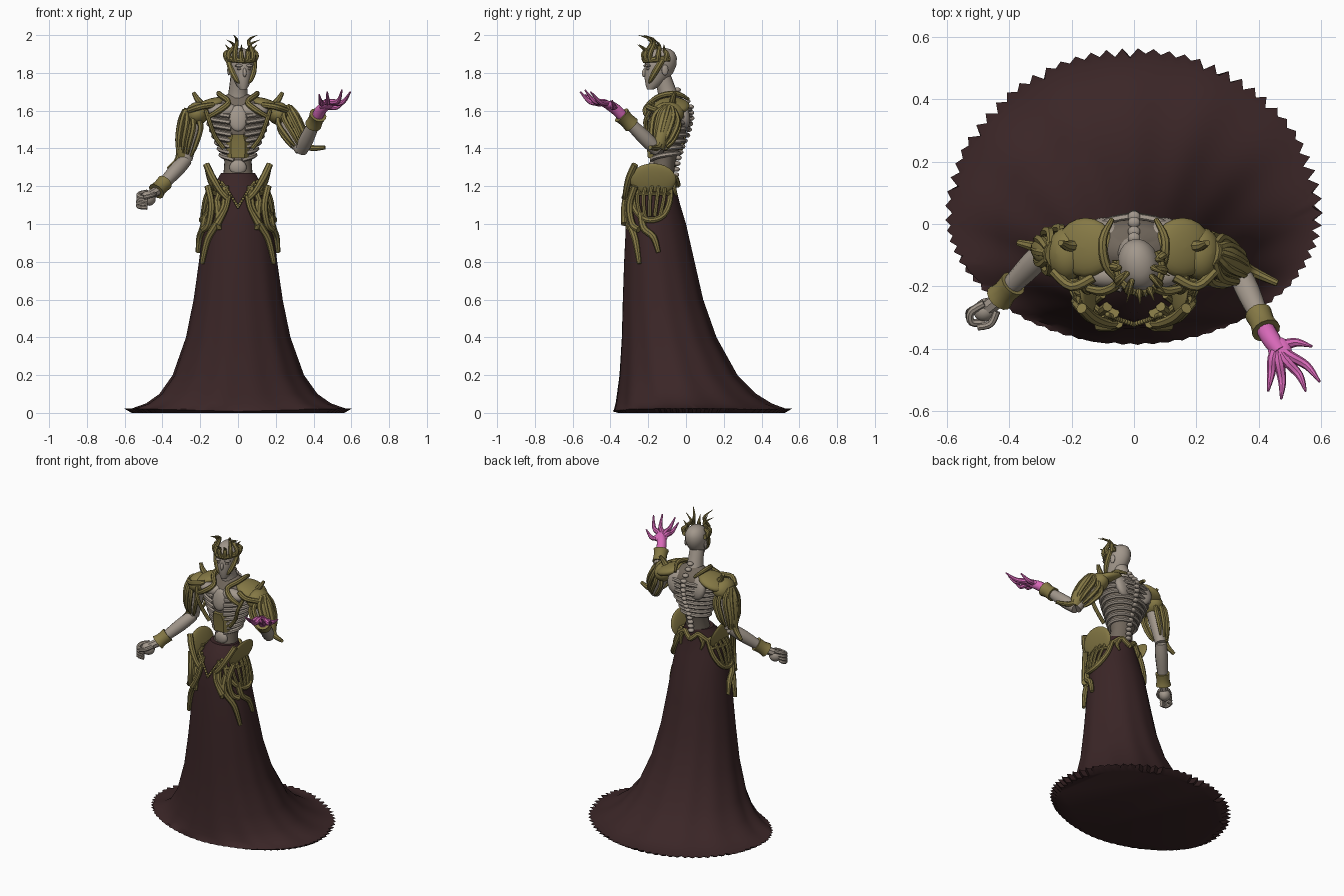
import bpy, bmesh, math, random
from mathutils import Vector as V, Matrix, Euler

if "Cube" in bpy.data.objects:
    bpy.data.objects.remove(bpy.data.objects["Cube"])
random.seed(4)
pi, sin, cos = math.pi, math.sin, math.cos


def material(name, rgb):
    m = bpy.data.materials.new(name)
    m.diffuse_color = (*rgb, 1)
    m.use_nodes = True
    m.node_tree.nodes["Principled BSDF"].inputs["Base Color"].default_value = m.diffuse_color
    return m


BONE = material("pale bone", (0.36, 0.31, 0.26))
DIM = material("dim bone", (0.17, 0.14, 0.11))
GOLD = material("old gold", (0.235, 0.19, 0.06))
CLOTH = material("dark wine cloth", (0.043, 0.019, 0.02))
PINK = material("glowing pink", (0.68, 0.14, 0.48))


# ---- shape helpers: each returns (vertices, faces) ----
def loft(rings):
    n = len(rings[0])
    faces = [(i * n + k, i * n + (k + 1) % n, (i + 1) * n + (k + 1) % n, (i + 1) * n + k)
             for i in range(len(rings) - 1) for k in range(n)]
    faces += [tuple(range(n))[::-1], tuple(range((len(rings) - 1) * n, len(rings) * n))]
    return [V(p) for r in rings for p in r], faces


def spline(pts, steps):
    p = [pts[0]] + list(pts) + [pts[-1]]
    out = []
    for i in range(1, len(p) - 2):
        a, b, c, d = p[i - 1:i + 3]
        for s in range(steps):
            t = s / steps
            out.append((b * 2 + (c - a) * t + (a * 2 - b * 5 + c * 4 - d) * t * t
                        + (b * 3 - a - c * 3 + d) * t ** 3) / 2)
    return out + [pts[-1]]


def tube(pts, radii, sides=8, steps=4):
    """Round tube through points; radii is one number or a list per point."""
    if not isinstance(radii, (list, tuple)):
        radii = [radii] * len(pts)
    path = spline([V(p) for p in pts], steps)
    rs = [v.x for v in spline([V((r, 0, 0)) for r in radii], steps)]
    rings, side = [], None
    for i, p in enumerate(path):
        t = (path[min(i + 1, len(path) - 1)] - path[max(i - 1, 0)]).normalized()
        side = side or t.orthogonal()
        side = (side - t * side.dot(t)).normalized()
        up = t.cross(side)
        rings.append([p + (side * cos(a) + up * sin(a)) * max(rs[i], 0.001)
                      for a in (2 * pi * k / sides for k in range(sides))])
    return loft(rings)


def ball(c, r, rot=(0, 0, 0)):
    m = Matrix.Translation(c) @ Euler(rot).to_matrix().to_4x4() @ Matrix.Diagonal((*r, 1))
    rings = [[m @ V((sin(t) * cos(a), sin(t) * sin(a), -cos(t))) for a in
              (2 * pi * k / 20 for k in range(20))] for t in (0.02 + 3.1 * i / 12 for i in range(13))]
    return loft(rings)


def part(name, mat, shapes, mirror=False, turn=None, angle=40):
    verts, faces = [], []
    for flip in ((1, -1) if mirror else (1,)):
        for vs, fs in shapes:
            o = len(verts)
            verts += [V((v.x * flip, v.y, v.z)) for v in vs]
            faces += [tuple(o + i for i in f) for f in fs]
    me = bpy.data.meshes.new(name)
    me.from_pydata([turn @ v if turn else v for v in verts], [], faces)
    bm = bmesh.new()
    bm.from_mesh(me)
    bmesh.ops.recalc_face_normals(bm, faces=bm.faces)
    bm.to_mesh(me)
    bm.free()
    me.materials.append(mat)
    ob = bpy.data.objects.new(name, me)
    bpy.context.collection.objects.link(ob)
    bpy.ops.object.select_all(action='DESELECT')
    ob.select_set(True)
    bpy.context.view_layer.objects.active = ob
    bpy.ops.object.shade_smooth_by_angle(angle=math.radians(angle))


def lookup(table, z):
    """Interpolate a profile table of rows whose first entry is z, rising."""
    z = min(max(z, table[0][0]), table[-1][0])
    for a, b in zip(table, table[1:]):
        if z <= b[0]:
            t = (z - a[0]) / (b[0] - a[0])
            return [p + (q - p) * t for p, q in zip(a[1:], b[1:])]


# ---- skirt: z, half width, front y, back y ----
SKIRT = [(.02, .57, -.38, .53), (.05, .485, -.372, .45), (.1, .415, -.365, .37), (.2, .345, -.352, .27),
         (.4, .275, -.34, .16), (.6, .235, -.335, .09), (.8, .207, -.328, .045), (1.0, .182, -.318, 0),
         (1.1, .165, -.308, -.03), (1.2, .13, -.285, -.055), (1.27, .09, -.22, -.065)]


def skirt(deg, z, off=0.0, scale=1.0):
    rx, yf, yb = lookup(SKIRT, z)
    cy = (yf + yb) / 2 - 0.13 * (rx - .09)
    a = math.radians(deg)
    ry = (yb - cy) if sin(a) > 0 else (cy - yf)
    return V(((rx * scale + off) * cos(a), cy + (ry * scale + off) * sin(a), z))


N = 150
rings = []
hem = [1 + (.065 if k % 2 else random.uniform(.005, .04)) * (.3 + .7 * min(1, max(0, .9 + 1.2 * sin(2 * pi * k / N))))
       for k in range(N)]
for z in [r[0] for r in SKIRT[::-1]]:
    fold = .013 * max(0, 1 - z / 1.1)
    rings.append([skirt(360 * k / N, z, 0, 1 + fold * sin(2 * pi * k * 13 / N)
                        + fold * .7 * sin(2 * pi * k * 7 / N + 1)) for k in range(N)])
tips = [skirt(360 * k / N, .02, 0, hem[k]) for k in range(N)]
for p in tips:
    p.z = .008 + .016 * min(1, max(abs(p.x) / .6, p.y / .56))
rings += [tips, [V((p.x * .93, p.y * .93, 0)) for p in tips]]
part("skirt", CLOTH, [loft(rings)])

# ---- torso: z, half width, centre y, half depth ----
TORSO = [(1.24, .085, -.135, .075), (1.33, .078, -.115, .065), (1.4, .1, -.11, .08), (1.48, .135, -.1, .105),
         (1.56, .165, -.095, .118), (1.62, .165, -.085, .105), (1.66, .115, -.08, .075), (1.69, .055, -.09, .05),
         (1.77, .045, -.12, .045)]


def torso(deg, z, off=0.0):
    rx, cy, ry = lookup(TORSO, z)
    a = math.radians(deg)
    return V(((rx + off) * cos(a), cy + (ry + off) * sin(a), z))


part("torso_core", DIM, [loft([[torso(15 * k, r[0], -.006) for k in range(24)] for r in TORSO])])
part("ribs", BONE, [tube([torso(a, 1.375 + .033 * i - .035 * ((85 - a) / 160) ** 2, .002)
                          for a in range(85, -76, -20)], .0125, 6, 2) for i in range(8)], True)
part("spine", BONE, [ball(torso(90, 1.26 + .03 * i, .004), (.02, .018, .013)) for i in range(16)])
part("neck", BONE, [tube([(0, -.085, 1.64), (0, -.1, 1.7), (.005, -.125, 1.78)], [.062, .05, .045], 14)])
part("breastbone", BONE, [ball((0, -.195, 1.56), (.05, .02, .07), (-.15, 0, 0)),
                          ball((0, -.178, 1.3), (.045, .02, .04))])
part("upper_chest", BONE, [ball((.075, -.165, 1.6), (.085, .04, .04)),
                           ball((.07, -.02, 1.58), (.07, .035, .08), (.2, 0, .3))], True)
part("belly_plate", GOLD, [loft([[(x * w, y, z) for x, y in ((-1, yo), (-.6, yo - .03), (.6, yo - .03), (1, yo), (0, -.1))]
                                 for z, w, yo in ((1.35, .058, -.172), (1.43, .064, -.18), (1.475, .045, -.19))])])

# ---- head and crown, turned slightly to one side ----
TURN = Matrix.Translation((.015, -.13, 0)) @ Matrix.Rotation(.22, 4, 'Z') @ Matrix.Translation((0, .13, 0))
HEAD = [(1.712, .018, -.19, .018), (1.735, .034, -.175, .04), (1.765, .045, -.16, .06), (1.8, .056, -.145, .078),
        (1.84, .066, -.135, .085), (1.88, .066, -.13, .083), (1.91, .05, -.126, .066), (1.925, .032, -.124, .042),
        (1.932, .01, -.122, .014)]


def head(deg, z, off=0.0):
    rx, cy, ry = lookup(HEAD, z)
    a = math.radians(deg)
    return V(((rx + off) * cos(a), cy + (ry + off) * sin(a), z))


part("head", BONE, [loft([[head(15 * k, r[0]) for k in range(24)] for r in HEAD]),
                    ball((0, -.222, 1.802), (.01, .014, .024), (-.2, 0, 0)),
                    ball((0, -.21, 1.765), (.02, .008, .006))], turn=TURN)
part("ears_and_brows", BONE, [ball((.064, -.125, 1.815), (.008, .018, .028)),
                              ball((.026, -.208, 1.838), (.024, .014, .008))], True, TURN)
part("eye_sockets", DIM, [ball((.024, -.208, 1.822), (.014, .01, .008))], True, TURN)
part("crown_band", GOLD, [tube([head(a, 1.865 + .01 * abs(a + 90) / 100, .004) for a in range(20, -91, -22)], .015),
                          tube([head(-5, 1.87, .004), head(-22, 1.81, .004), head(-35, 1.765, .003),
                                head(-48, 1.745, .002)], [.016, .017, .013, .004])], True, TURN)
part("crown_spikes", GOLD, [tube([head(a, 1.865, .004), head(a, 1.9, .026), head(a, h - .03, o) + V((0, -.01, 0)),
                                  head(a, 1.88, o - .004) + V((0, -.015, h - 1.88))], [.015, .014, .009, .001])
                            for a, h, o in ((-76, 1.95, .035), (-52, 2.0, .042), (-22, 1.975, .035),
                                            (5, 1.95, .025))], True, TURN)

# ---- shoulder armour ----
part("shoulder_plates", GOLD, [ball((.155, -.075, 1.625), (.1, .095, .035), (0, .35, 0)),
                               ball((.215, -.095, 1.585), (.065, .085, .06), (0, .6, 0))], True)
part("collar", GOLD, [tube([(.07, .015, 1.66), (.1, -.05, 1.69), (.09, -.13, 1.68), (.05, -.185, 1.645),
                            (.1, -.215, 1.6), (.17, -.2, 1.56)], [.008, .014, .015, .015, .016, .01]),
                      tube([(.17, -.19, 1.6), (.15, -.215, 1.54), (.12, -.2, 1.46), (.075, -.195, 1.4)], .012)], True)
part("shoulder_spikes", GOLD, [tube([(.19, -.07, 1.63), (.215, -.07, 1.66), (.235, -.06, 1.695)], [.02, .016, .01]),
                               tube([(.13, -.17, 1.63), (.2, -.2, 1.62), (.26, -.15, 1.6)], .016)], True)


# ---- arms: shoulder, elbow, wrist, elbow spike tip ----
def arm(tag, S, E, W, tip):
    S, E, W, tip = V(S), V(E), V(W), V(tip)
    axis = (E - S).normalized()
    out = V((math.copysign(1, E.x), 0, .25))
    out = (out - axis * out.dot(axis)).normalized()
    fwd = axis.cross(out)
    part(tag + "_arm", BONE, [tube([S, S.lerp(E, .5), E], [.045, .04, .034], 12),
                              tube([E, E.lerp(W, .35), W], [.034, .039, .025], 12)])
    bars = []
    for i in range(9):
        a = -2.1 + 4.2 * i / 8
        d = out * cos(a) + fwd * sin(a)
        bars.append(tube([S + out * .03 + d * .035, S.lerp(E, .25) + d * .075, S.lerp(E, .65) + d * .066,
                          S.lerp(E, 1.0 - .14 * abs(cos(a * .8 + 1))) + d * .042], [.012, .014, .013, .007], 6))
    part(tag + "_arm_bars", GOLD, bars)
    part(tag + "_arm_plate", GOLD, [tube([S + out * .02, S.lerp(E, .3) + out * .035, S.lerp(E, .7) + out * .03,
                                         E + out * .015], [.05, .05, .044, .03], 12),
                                    tube([S.lerp(E, .6) + out * .06, E + out * .04, tip], [.02, .018, .011])])
    f = (W - E).normalized()
    part(tag + "_bracer", GOLD, [tube([W - f * .085, W - f * .04, W - f * .005], [.044, .04, .047], 14, 2)])


arm("right", (-.22, -.095, 1.59), (-.275, -.075, 1.34), (-.435, -.24, 1.17), (-.37, -.06, 1.29))
arm("left", (.22, -.095, 1.59), (.335, -.15, 1.39), (.425, -.345, 1.58), (.46, -.19, 1.405))

# ---- fist and open hand ----
part("fist", BONE, [ball((-.475, -.275, 1.135), (.042, .036, .038), (0, .4, .7)),
                    tube([(-.42, -.23, 1.18), (-.47, -.27, 1.15)], .026)]
     + [tube([(-.48 - .008 * i, -.255 - .008 * i, 1.17 - .021 * i), (-.522 - .002 * i, -.282, 1.16 - .02 * i),
              (-.52, -.315, 1.145 - .018 * i), (-.48, -.315, 1.135 - .016 * i)], .0125) for i in range(4)]
     + [tube([(-.44, -.28, 1.16), (-.46, -.32, 1.15), (-.5, -.33, 1.14)], .012)])
fingers = [((.49, -.385, 1.62), (.525, -.38, 1.62), (.57, -.392, 1.655)),
           ((.495, -.42, 1.64), (.555, -.455, 1.645), (.595, -.505, 1.7)),
           ((.485, -.435, 1.645), (.53, -.485, 1.65), (.55, -.535, 1.71)),
           ((.465, -.44, 1.645), (.475, -.505, 1.645), (.472, -.56, 1.7)),
           ((.445, -.43, 1.64), (.44, -.48, 1.64), (.43, -.535, 1.685))]
part("glowing_hand", PINK, [tube([(.42, -.335, 1.57), (.44, -.37, 1.605), (.468, -.41, 1.63)], [.03, .03, .026], 12),
                            ball((.468, -.408, 1.628), (.038, .05, .021), (-.35, -.1, .4))]
     + [tube([(.46, -.39, 1.62), *f], [.015, .017, .013, .004]) for f in fingers])

# ---- hip armour ----
part("hip_plates", GOLD, [ball((.145, -.175, 1.235), (.018, .122, .09), (0, .3, 0))], True)
loop = [skirt(a, z, .014) for a, z in ((42, 1.21), (36, 1.12), (18, 1.045), (-6, 1.02), (-30, 1.05), (-48, 1.12), (-52, 1.21))]
bars = [tube([skirt(a, 1.23, .014), skirt(a * .9, 1.14, .022), skirt(a * .6 - 3, 1.04, .014)], .011)
        for a in (-38, -22, -6, 10, 25)]
part("hip_loops", GOLD, [tube(loop, .016)] + bars
     + [tube([skirt(a, 1.16, .02) for a in range(-50, 41, 15)], .01)], True)
part("hip_tendrils", GOLD, [tube([skirt(a, z, .012) for a, z in path], [.02, .019, .018, .012]) for path in (
    ((-50, 1.12), (-56, 1.02), (-38, .92), (-30, .79)), ((-25, 1.06), (-20, .98), (-2, .93), (4, .85)),
    ((-62, 1.2), (-66, 1.1), (-58, 1.03), (-60, .97)))], True)
part("front_horns", GOLD, [tube([(.168, -.27, 1.315), (.135, -.3, 1.245), (.09, -.318, 1.17), (.05, -.32, 1.13)],
                                [.018, .019, .016, .015]),
                           tube([(.05, -.318, 1.15), (.065, -.33, 1.08), (.11, -.325, 1.0)], [.016, .014, .02]),
                           tube([(.16, -.27, 1.2), (.14, -.3, 1.1), (.155, -.285, 1.0), (.185, -.25, .97)], .018)], True)
chain = spline([V((.085, -.29, 1.22)), V((.05, -.305, 1.17)), V((.0, -.322, 1.09))], 7)
part("bead_chain", GOLD, [ball(p, (.008, .008, .008)) for p in chain], True)
part("back_belt", GOLD, [tube([skirt(a, 1.225 + .02 * sin(a * .12), .012) for a in range(30, 91, 12)], .016),
                         tube([skirt(60, 1.23, .012), skirt(56, 1.19, .012), skirt(62, 1.15, .01)], [.014, .013, .006])],
     True)
